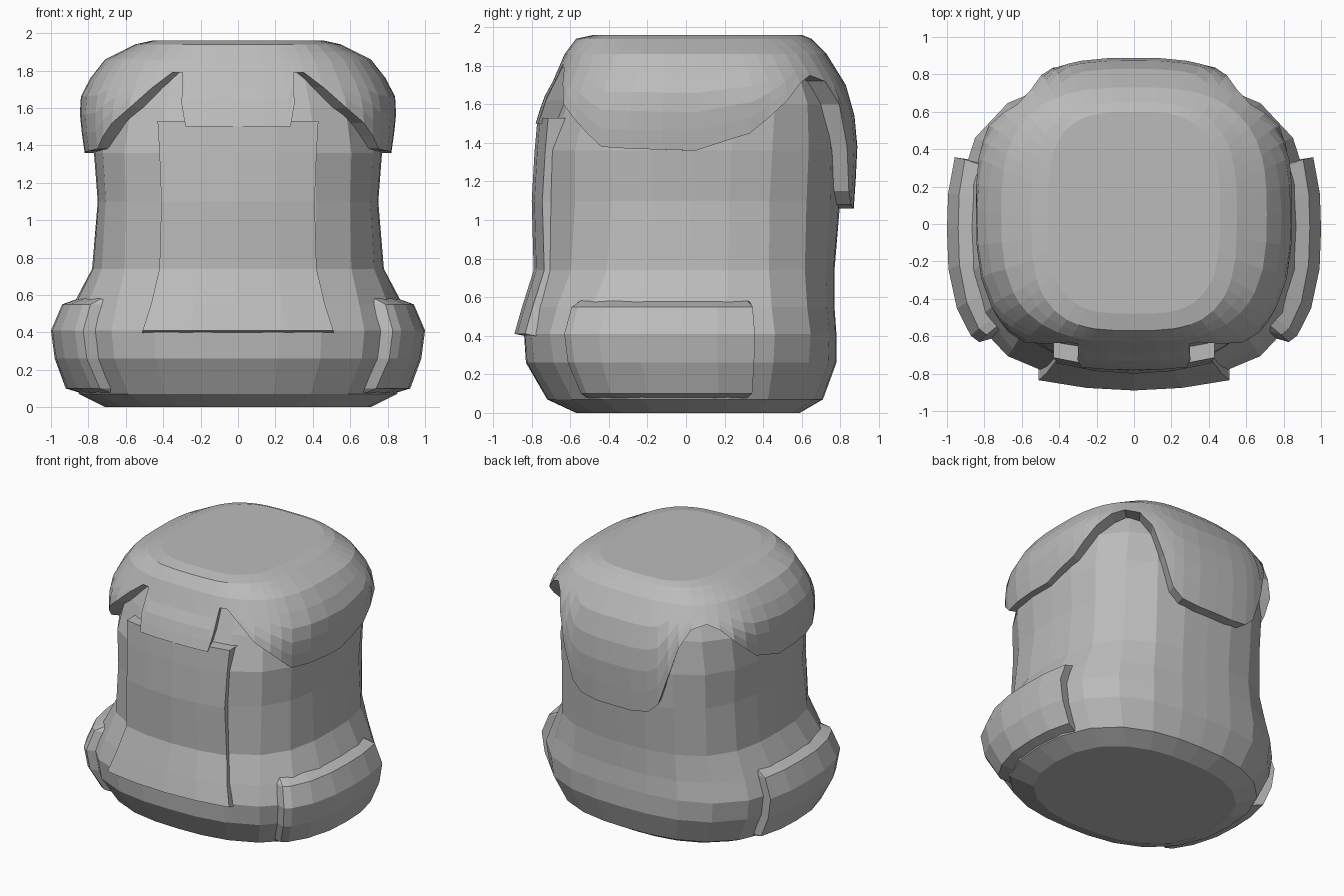
import bpy, math

if "Cube" in bpy.data.objects:
    bpy.data.objects.remove(bpy.data.objects["Cube"])

mat = bpy.data.materials.new("plain grey")
mat.diffuse_color = (0.5, 0.5, 0.5, 1)
mat.use_nodes = True
mat.node_tree.nodes["Principled BSDF"].inputs["Base Color"].default_value = mat.diffuse_color


def lerp_table(table, z):
    """Linear lookup in rows sorted by rising first value."""
    if z <= table[0][0]:
        return table[0][1:]
    for lo, hi in zip(table, table[1:]):
        if z <= hi[0]:
            t = (z - lo[0]) / (hi[0] - lo[0])
            return [p + (q - p) * t for p, q in zip(lo[1:], hi[1:])]
    return table[-1][1:]


def point(profile, deg, z, off=0.0):
    """Point on a rounded-square section; angle 0 is the front, 90 the right."""
    a, y0, y1, p = lerp_table(profile, z)
    c, b = (y0 + y1) / 2, (y1 - y0) / 2
    s, k = math.sin(math.radians(deg)), math.cos(math.radians(deg))
    r = (abs(s / a) ** p + abs(k / b) ** p) ** (-1 / p) + off
    return (r * s, c - r * k, z)


def grid_object(name, rows, closed, ends):
    """Skin rows of points, optionally closing the loop and filling the ends."""
    n = len(rows[0])
    verts = [v for row in rows for v in row]
    faces = []
    for i in range(len(rows) - 1):
        for j in range(n if closed else n - 1):
            k = (j + 1) % n
            faces.append((i * n + j, i * n + k, (i + 1) * n + k, (i + 1) * n + j))
    if "first" in ends:
        faces.append(tuple(reversed(range(n))))
    if "last" in ends:
        faces.append(tuple((len(rows) - 1) * n + j for j in range(n)))
    me = bpy.data.meshes.new(name)
    me.from_pydata(verts, [], faces)
    me.materials.append(mat)
    ob = bpy.data.objects.new(name, me)
    bpy.context.collection.objects.link(ob)
    return ob


# Profiles: height, half width, front y, back y, squareness
BODY = [
    (0.00, 0.71, -0.57, 0.59, 2.4),
    (0.07, 0.85, -0.72, 0.71, 2.5),
    (0.26, 0.92, -0.83, 0.78, 2.7),
    (0.41, 0.94, -0.84, 0.78, 2.8),
    (0.55, 0.88, -0.81, 0.77, 2.8),
    (0.74, 0.78, -0.75, 0.77, 2.9),
    (1.10, 0.75, -0.75, 0.80, 2.9),
    (1.36, 0.77, -0.74, 0.80, 2.9),
    (1.60, 0.76, -0.65, 0.76, 2.9),
    (1.80, 0.66, -0.58, 0.70, 2.9),
]
CAP = [
    (1.06, 0.80, -0.79, 0.87, 2.8),
    (1.36, 0.82, -0.79, 0.89, 2.8),
    (1.50, 0.84, -0.78, 0.88, 2.8),
    (1.63, 0.85, -0.74, 0.86, 2.8),
    (1.72, 0.82, -0.69, 0.82, 2.8),
    (1.86, 0.71, -0.63, 0.73, 2.9),
    (1.94, 0.55, -0.57, 0.65, 3.1),
    (1.96, 0.46, -0.48, 0.60, 3.2),
]

# Body with a flared base
around = [i * 15 for i in range(24)]
grid_object("body", [[point(BODY, d, r[0]) for d in around] for r in BODY],
            True, ("first", "last"))

# Cap: lower edge height by angle, with front tab, side flaps and back flap
EDGE = [(0, 1.5), (19, 1.5), (21, 1.62), (23, 1.79), (27, 1.79), (33, 1.71),
        (40, 1.60), (47, 1.52), (52, 1.45), (57, 1.38), (67, 1.37), (90, 1.36),
        (109, 1.45), (115, 1.53), (121, 1.62), (127, 1.71), (133, 1.75),
        (140, 1.72), (146, 1.60), (151, 1.38), (156, 1.15), (161, 1.08),
        (170, 1.06), (180, 1.06)]
half = sorted({d for d, _ in EDGE} | {10, 78, 100})
degs = half + [360 - d for d in reversed(half[1:-1])]


def edge_z(d):
    return lerp_table(EDGE, min(d, 360 - d))[0]


rows = [[point(CAP, d, z) for d in degs] for z in (1.96, 1.94, 1.90, 1.86)]
for t in (0.2, 0.4, 0.6, 0.8, 1.0):
    rows.append([point(CAP, d, 1.86 + (edge_z(d) - 1.86) * t) for d in degs])
rows.append([point(BODY, d, edge_z(d), -0.03) for d in degs])   # rim underside
rows.reverse()
grid_object("cap", rows, True, ("last",))

# Front panel: height, half width, front y
PANEL = [(0.41, 0.51, -0.89), (0.55, 0.465, -0.85), (0.74, 0.42, -0.79),
         (1.10, 0.41, -0.80), (1.36, 0.42, -0.785), (1.53, 0.43, -0.77)]


def panel_row(z, w, y, back=0.0):
    mid = [(w * u, y + 0.055 * u * u + back, z) for u in (-1, -0.5, 0, 0.5, 1)]
    return ([(-w * 0.97, y + 0.16, z)] + mid + [(w * 0.97, y + 0.16, z)])


panel = [panel_row(*r) for r in PANEL]
z, w, y = PANEL[0]
panel.insert(0, panel_row(z - 0.02, w, y, 0.1))
z, w, y = PANEL[-1]
panel.append(panel_row(z, w, y, 0.1))
grid_object("front_panel", panel, False, ())

# Side pads wrapped over the flared base
PAD_Z = (0.10, 0.26, 0.41, 0.55)
for name, sign in (("right_pad", 1), ("left_pad", -1)):
    arc = (54, 57, 66, 78, 90, 101, 112)
    rows = []
    for z, off in [(0.07, -0.03)] + [(z, 0.06) for z in PAD_Z] + [(0.59, -0.03)]:
        row = [point(BODY, d, z, off) for d in arc]
        row[0] = point(BODY, 54, z, min(off, 0.045))
        row = ([point(BODY, 52, z, -0.04)] + row
               + [point(BODY, 113, z, -0.04)])
        rows.append([(sign * x, y, h) for x, y, h in row][::sign])
    grid_object(name, rows, False, ())
